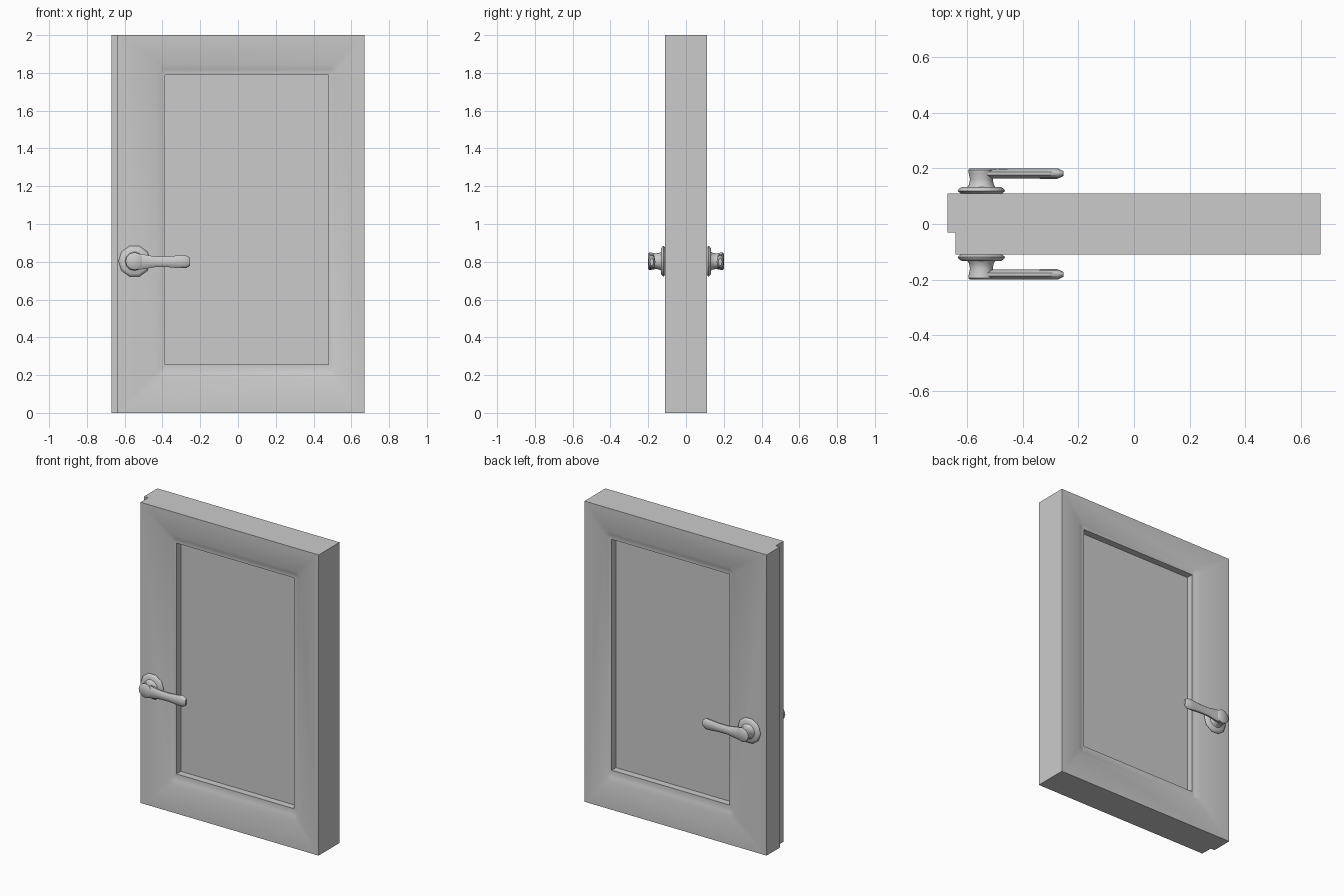
import bpy, bmesh, math
from mathutils import Vector

cube = bpy.data.objects.get("Cube")
if cube:
    bpy.data.objects.remove(cube, do_unlink=True)


def material(name, rgb):
    m = bpy.data.materials.new(name)
    m.use_nodes = True
    col = (*rgb, 1.0)
    m.diffuse_color = col
    m.node_tree.nodes["Principled BSDF"].inputs["Base Color"].default_value = col
    return m


grey = material("plain grey", (0.6, 0.6, 0.6))


def finish(name, bm, angle):
    bmesh.ops.recalc_face_normals(bm, faces=bm.faces)
    mesh = bpy.data.meshes.new(name)
    bm.to_mesh(mesh)
    bm.free()
    mesh.materials.append(grey)
    ob = bpy.data.objects.new(name, mesh)
    bpy.context.collection.objects.link(ob)
    bpy.ops.object.select_all(action="DESELECT")
    ob.select_set(True)
    bpy.context.view_layer.objects.active = ob
    bpy.ops.object.shade_smooth_by_angle(angle=math.radians(angle))
    return ob


def bridge(bm, a, b):
    """Join two rings of equal length, collapsing repeated corners."""
    n = len(a)
    for i in range(n):
        j = (i + 1) % n
        corners = list(dict.fromkeys([a[i], a[j], b[j], b[i]]))
        if len(corners) > 2:
            bm.faces.new(corners)


def loft(name, rings, angle=50):
    bm = bmesh.new()
    loops = [[bm.verts.new(p) for p in ring] for ring in rings]
    for a, b in zip(loops, loops[1:]):
        bridge(bm, a, b)
    bm.faces.new(loops[0])
    bm.faces.new(loops[-1])
    return finish(name, bm, angle)


# Door frame: outer edge, moulded step with cut corners, opening
def rect(bm, x0, x1, z0, z1, y, cut=0.0):
    corners = [((x0, z0), (0, 1), (1, 0)), ((x1, z0), (-1, 0), (0, 1)),
               ((x1, z1), (0, -1), (-1, 0)), ((x0, z1), (1, 0), (0, -1))]
    ring = []
    for (x, z), before, after in corners:
        if cut:
            ring += [bm.verts.new((x + d[0] * cut, y, z + d[1] * cut)) for d in (before, after)]
        else:
            ring += [bm.verts.new((x, y, z))] * 2
    return ring


LEFT, RIGHT, TOP = -0.67, 0.67, 2.0
LATCH = -0.64      # edge of the rebated front face
DEPTH = 0.11
OPENING = (-0.386, 0.48, 0.255, 1.79)

bm = bmesh.new()
outer, opening = {}, {}
for side, left in ((-1, LATCH), (1, LEFT)):
    rings = [rect(bm, left, RIGHT, 0, TOP, side * DEPTH),
             rect(bm, -0.437, 0.535, 0.182, 1.846, side * DEPTH, 0.03),
             rect(bm, -0.41, 0.508, 0.21, 1.819, side * (DEPTH - 0.015), 0.02),
             rect(bm, *OPENING, side * (DEPTH - 0.015))]
    for a, b in zip(rings, rings[1:]):
        bridge(bm, a, b)
    outer[side], opening[side] = rings[0][::2], rings[-1][::2]
bridge(bm, opening[-1], opening[1])

# Rebated latch edge and the remaining outer edges
f, k = outer[-1], outer[1]
inner = [bm.verts.new((LATCH, -0.03, z)) for z in (0, TOP)]
lip = [bm.verts.new((LEFT, -0.03, z)) for z in (0, TOP)]
bm.faces.new([f[1], f[2], k[2], k[1]])
bm.faces.new([f[0], f[3], inner[1], inner[0]])
bm.faces.new([inner[0], inner[1], lip[1], lip[0]])
bm.faces.new([lip[0], lip[1], k[3], k[0]])
bm.faces.new([f[0], inner[0], lip[0], k[0], k[1], f[1]])
bm.faces.new([f[3], inner[1], lip[1], k[3], k[2], f[2]])
finish("door_frame", bm, 40)

# Recessed centre panel
x0, x1, z0, z1 = OPENING
bm = bmesh.new()
bmesh.ops.create_cube(bm, size=1)
for v in bm.verts:
    v.co = Vector((x0 if v.co.x < 0 else x1, v.co.y * 0.1, z0 if v.co.z < 0 else z1))
finish("centre_panel", bm, 30)

# Handles on both faces
HX, HZ = -0.548, 0.803


def disc(radius, y, sides):
    turn = 2 * math.pi / sides
    return [(HX + radius * math.cos(i * turn), y, HZ + radius * math.sin(i * turn))
            for i in range(sides)]


def section(x, half_z, half_y, y):
    return [(x, y + half_y * math.cos(i * math.pi / 5), HZ - 0.003 + half_z * math.sin(i * math.pi / 5))
            for i in range(10)]


ROSETTE = [(0.072, 0.108), (0.085, 0.118), (0.082, 0.125), (0.07, 0.133)]
NECK = [(0.052, 0.13), (0.044, 0.142), (0.041, 0.16), (0.045, 0.18), (0.047, 0.194), (0.04, 0.2)]
LEVER = [(-0.585, 0.024, 0.010), (-0.57, 0.04, 0.016), (-0.53, 0.044, 0.018),
         (-0.49, 0.039, 0.018), (-0.44, 0.03, 0.018), (-0.37, 0.03, 0.018),
         (-0.31, 0.036, 0.019), (-0.275, 0.036, 0.019), (-0.254, 0.022, 0.009)]

for side, label in ((-1, "front"), (1, "back")):
    loft(label + "_rosette", [disc(r, side * y, 10) for r, y in ROSETTE])
    loft(label + "_handle_neck", [disc(r, side * y, 12) for r, y in NECK])
    loft(label + "_handle_lever", [section(x, hz, hy, side * 0.181) for x, hz, hy in LEVER])
